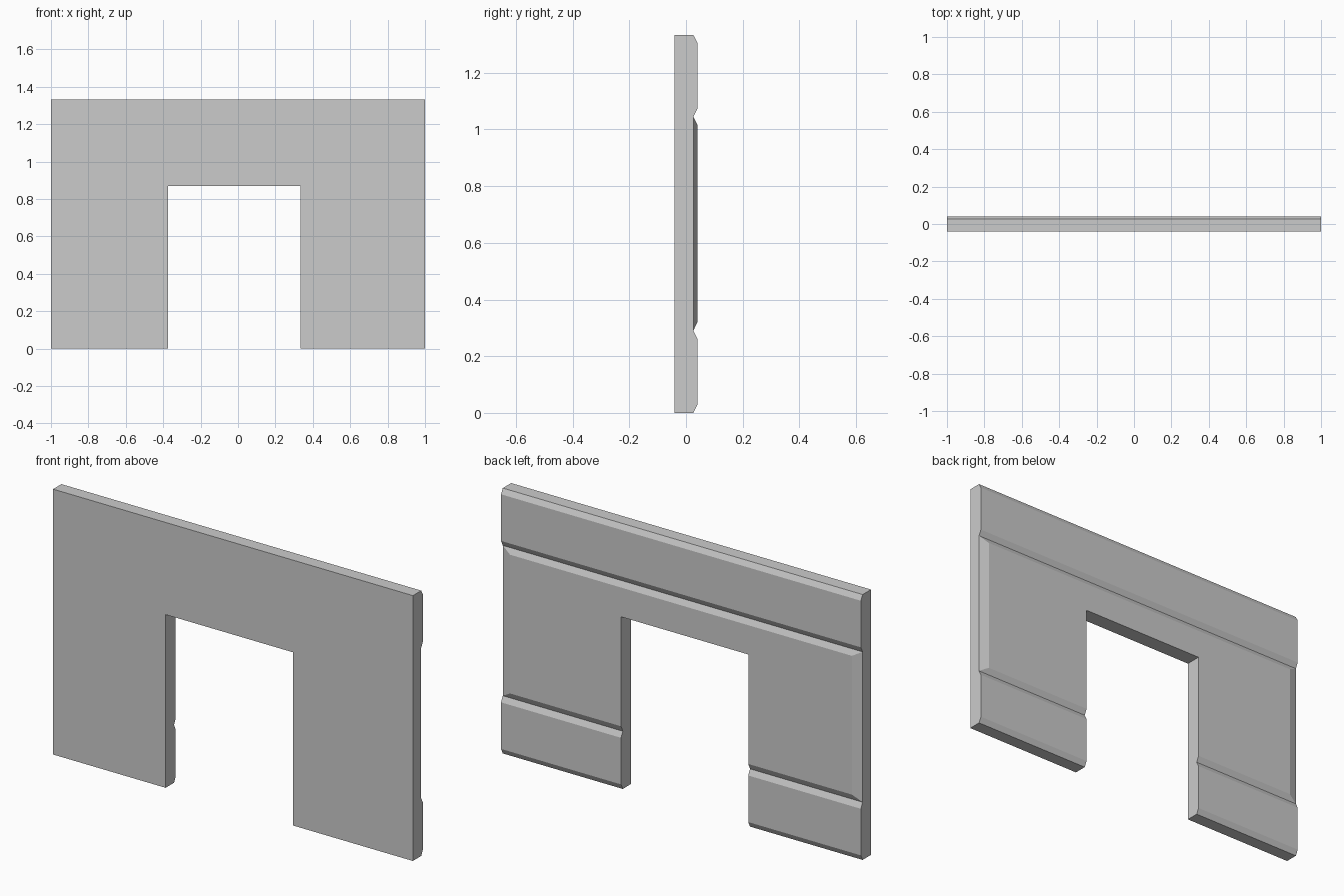
import bpy, bmesh

if "Cube" in bpy.data.objects:
    bpy.data.objects.remove(bpy.data.objects["Cube"])

HALF_W, HEIGHT = 1.0, 1.333
FRONT, GROOVE, BACK = -0.04, 0.026, 0.04
END_BEVEL = 0.05

# Cross-section (y, z): flat front, three bevelled boards on the back
profile = [
    (FRONT, 0), (GROOVE, 0),
    (BACK, 0.028), (BACK, 0.262), (GROOVE, 0.29),
    (BACK, 0.32), (BACK, 1.017), (GROOVE, 1.045),
    (BACK, 1.073), (BACK, 1.307), (GROOVE, HEIGHT),
    (FRONT, HEIGHT),
]
MIDDLE = (5, 6)  # profile points of the middle board, which is bevelled at its ends too

# Wall: extrude the cross-section along x
bm = bmesh.new()
rings = []
for side in (-1, 1):
    rings.append([bm.verts.new((side * (HALF_W - (END_BEVEL if i in MIDDLE else 0)), y, z))
                  for i, (y, z) in enumerate(profile)])
left, right = rings
n = len(profile)
for i in range(n):
    j = (i + 1) % n
    bm.faces.new((left[i], left[j], right[j], right[i]))
# Flat end caps, plus the sloped end of the middle board
for ring in rings:
    bm.faces.new([v for i, v in enumerate(ring) if i not in MIDDLE])
    bm.faces.new(ring[4:8])
bmesh.ops.recalc_face_normals(bm, faces=bm.faces)
mesh = bpy.data.meshes.new("wall_panel")
bm.to_mesh(mesh)
bm.free()
wall = bpy.data.objects.new("wall_panel", mesh)
bpy.context.collection.objects.link(wall)

# Doorway: box cut through the wall
X0, X1, TOP, BELOW = -0.374, 0.333, 0.87, -0.2
bpy.ops.mesh.primitive_cube_add(size=1, location=((X0 + X1) / 2, 0, (TOP + BELOW) / 2))
cutter = bpy.context.object
cutter.name = "doorway_cutter"
cutter.scale = (X1 - X0, 0.5, TOP - BELOW)
cutter.hide_render = True
bpy.context.view_layer.update()

cut = wall.modifiers.new("doorway", 'BOOLEAN')
cut.operation = 'DIFFERENCE'
cut.solver = 'EXACT'
cut.object = cutter
bpy.context.view_layer.objects.active = wall
bpy.ops.object.modifier_apply(modifier=cut.name)
bpy.data.objects.remove(cutter)
